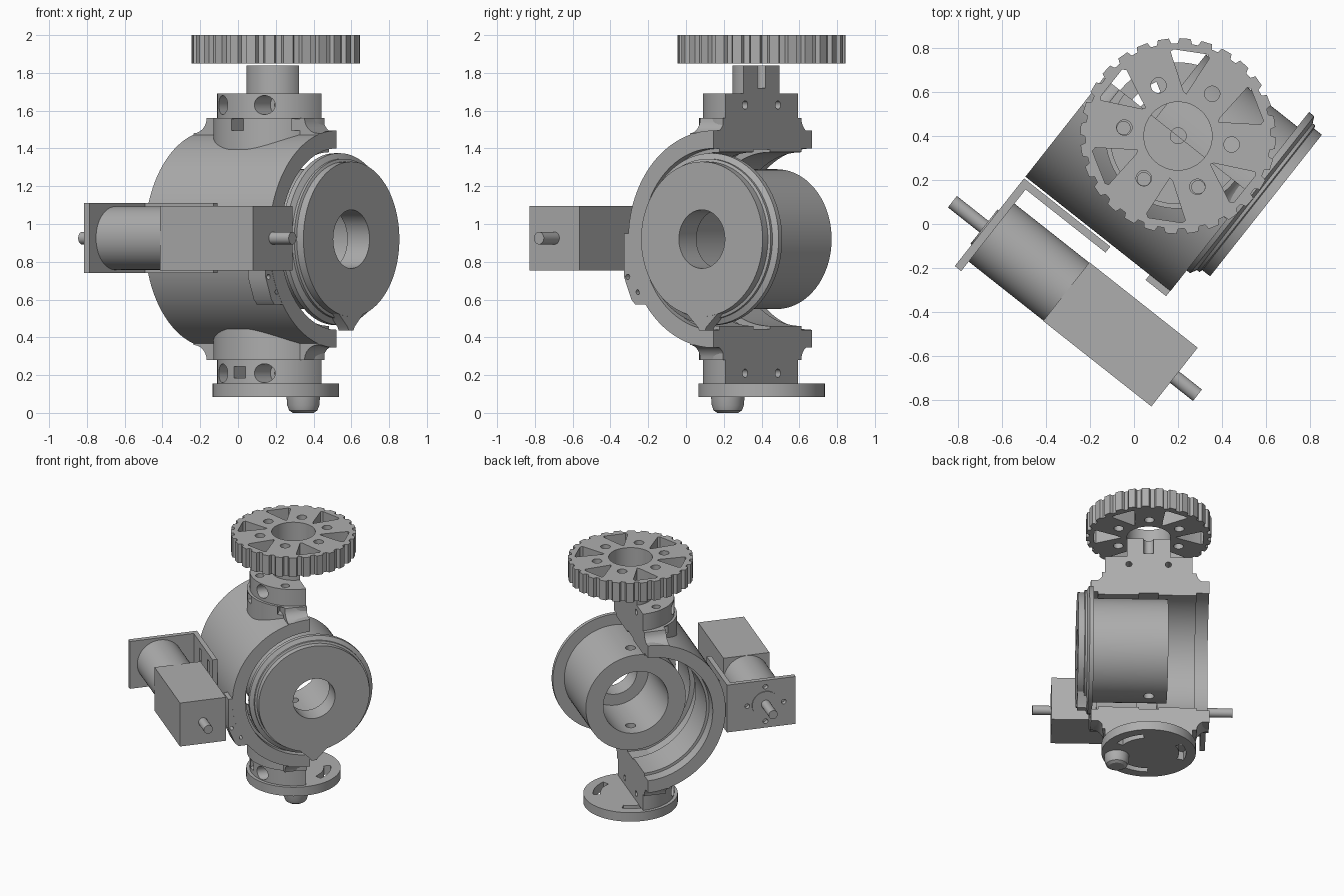
import bpy, bmesh
from math import sin, cos, pi, radians
from mathutils import Matrix

if "Cube" in bpy.data.objects:
    bpy.data.objects.remove(bpy.data.objects["Cube"])

# Local frame: x along the drum axis, y across it, z up
FRAME = Matrix.Translation((0.2, 0.4, 0)) @ Matrix.Rotation(radians(-38.3), 4, 'Z')
MID = 0.92      # drum axis height
MOTOR_Z = 0.925
MOTOR_Y = -0.87

grey = bpy.data.materials.new("plain grey")
grey.use_nodes = True
grey.diffuse_color = (0.42, 0.42, 0.42, 1)
grey.node_tree.nodes["Principled BSDF"].inputs["Base Color"].default_value = grey.diffuse_color
parts = []


def finish(name, bm):
    bmesh.ops.remove_doubles(bm, verts=bm.verts, dist=1e-5)
    bmesh.ops.recalc_face_normals(bm, faces=bm.faces)
    me = bpy.data.meshes.new(name)
    bm.to_mesh(me)
    bm.free()
    me.materials.append(grey)
    ob = bpy.data.objects.new(name, me)
    bpy.context.collection.objects.link(ob)
    ob.matrix_world = FRAME
    parts.append(ob)
    return ob


def lathe(name, profile, axis='Z', center=(0, 0, 0), start=0, end=360, steps=64):
    """Turn a closed (radius, height) profile about an axis."""
    bm = bmesh.new()
    full = end - start == 360
    rings = []
    for i in range(steps if full else steps + 1):
        a = radians(start + (end - start) * i / steps)
        ring = []
        for r, h in profile:
            p = (r * cos(a), r * sin(a), h)
            if axis == 'X':
                p = (p[2], p[0], p[1])
            elif axis == 'Y':
                p = (p[1], p[2], p[0])
            ring.append(bm.verts.new([c + q for c, q in zip(center, p)]))
        rings.append(ring)
    n = len(profile)
    for i in range(steps):
        a, b = rings[i], rings[(i + 1) % len(rings)]
        for j in range(n):
            k = (j + 1) % n
            bm.faces.new((a[j], a[k], b[k], b[j]))
    if not full:
        bm.faces.new(rings[0])
        bm.faces.new(rings[-1])
    return finish(name, bm)


def rod(name, r, h0, h1, axis='Z', center=(0, 0, 0), steps=32):
    return lathe(name, [(0, h0), (r, h0), (r, h1), (0, h1)], axis, center, steps=steps)


def prism(name, pts, h0, h1, axis='Z'):
    """Extrude a polygon along an axis."""
    bm = bmesh.new()
    place = {'Z': lambda a, b, h: (a, b, h), 'X': lambda a, b, h: (h, a, b),
             'Y': lambda a, b, h: (a, h, b)}[axis]
    low, top = [[bm.verts.new(place(a, b, h)) for a, b in pts] for h in (h0, h1)]
    bm.faces.new(low)
    bm.faces.new(top)
    for i in range(len(pts)):
        k = (i + 1) % len(pts)
        bm.faces.new((low[i], low[k], top[k], top[i]))
    return finish(name, bm)


def box(name, x0, x1, y0, y1, z0, z1):
    return prism(name, [(x0, y0), (x1, y0), (x1, y1), (x0, y1)], z0, z1)


def cut(ob, cutters):
    """Subtract the cutters, bake the result and discard them."""
    for c in cutters:
        m = ob.modifiers.new("cut", 'BOOLEAN')
        m.object, m.operation, m.solver = c, 'DIFFERENCE', 'EXACT'
    bpy.context.view_layer.update()
    graph = bpy.context.evaluated_depsgraph_get()
    me = bpy.data.meshes.new_from_object(ob.evaluated_get(graph))
    ob.modifiers.clear()
    ob.data = me
    for c in cutters:
        parts.remove(c)
        bpy.data.objects.remove(c)


def polar(r, deg):
    return r * cos(radians(deg)), r * sin(radians(deg))


# Half shell of the valve housing, with end recesses and a middle groove
lathe("housing_shell", [(0.575, -0.43), (0.575, 0.41), (0.48, 0.41), (0.48, 0.36), (0.46, 0.36),
                        (0.46, 0.07), (0.495, 0.07), (0.495, -0.07), (0.46, -0.07),
                        (0.46, -0.34), (0.48, -0.34), (0.48, -0.43)],
      'X', (0, 0, MID), 90, 270)

# Upper and lower bearing bosses, mirrored about the drum axis
for side, s in (("upper", 1), ("lower", -1)):
    def z(h):
        return MID + s * h
    boss = lathe(side + "_boss", [(0, z(0.475)), (0.33, z(0.475)), (0.33, z(0.64)),
                                  (0.31, z(0.64)), (0.31, z(0.77)), (0, z(0.77))], start=180, end=360)
    cutters = []
    for x in (-0.14, 0.14):
        cutters += [rod("bolt", 0.022, -0.5, 0.1, 'Y', (x, 0, z(0.71))),
                    rod("counterbore", 0.05, -0.5, -0.16, 'Y', (x, 0, z(0.71)))]
    for a in (-60, 0, 60) if s > 0 else (0,):
        h = 0.605 if s > 0 else 0.705
        pocket = box("pocket", -0.04, 0.04, -0.4, -0.2, z(h) - 0.03, z(h) + 0.03)
        pocket.matrix_world = FRAME @ Matrix.Rotation(radians(a), 4, 'Z')
        cutters.append(pocket)
        if s > 0:
            px, py = polar(0.25, a - 90)
            cutters.append(rod("screw", 0.03, z(0.6), z(0.8), 'Z', (px, py, 0), 24))
    cut(boss, cutters)
    # Concave fillets from boss to shell ends
    for end, e in (("front", 0.41), ("back", -0.43)):
        d = 1 if e > 0 else -1
        curve = [(e - d * 0.09 * sin(t * pi / 12), z(0.64 - 0.08 * cos(t * pi / 12))) for t in range(7)]
        prism(f"{side}_{end}_fillet", curve + [(0, z(0.64)), (0, z(0.5)), (e, z(0.5))], -0.16, 0, 'Y')

# Half stem on top, with a centre hole
stem = lathe("top_stem", [(0, 1.68), (0.155, 1.68), (0.155, 1.84), (0, 1.84)], start=180, end=360)
cut(stem, [rod("centre", 0.035, 1.72, 1.9)])

# Toothed wheel with triangular windows and bolt holes
TEETH = 28
outline = []
for i in range(TEETH):
    for f, r in ((0, 0.422), (0.3, 0.422), (0.4, 0.445), (0.9, 0.445)):
        outline.append(polar(r, 360 * (i + f) / TEETH))
wheel = prism("toothed_wheel", outline, 1.85, 2.0)
cutters = [rod("bore", 0.155, 1.8, 2.1, steps=64)]
for i in range(6):
    a = 60 * i + 38.3
    px, py = polar(0.247, a - 9)
    cutters.append(rod("hole", 0.035, 1.8, 2.1, 'Z', (px, py, 0), 24))
    cutters.append(prism("window", [polar(0.195, a + 19), polar(0.205, a + 23), polar(0.385, a + 35),
                                    polar(0.395, a + 33), polar(0.395, a + 10), polar(0.38, a + 8)],
                         1.8, 2.1))
cut(wheel, cutters)

# Base disc with three curved slots, and its knob
disc = rod("base_disc", 0.335, 0.085, 0.155, steps=64)
cut(disc, [lathe("slot", [(0.215, 0), (0.265, 0), (0.265, 0.3), (0.215, 0.3)], start=a, end=a + 50, steps=16)
           for a in (30, 150, 270)])
lathe("base_knob", [(0, 0.1), (0.09, 0.1), (0.085, 0.04), (0.075, 0.013), (0.055, 0), (0, 0)],
      center=(0.225, -0.05, 0), steps=40)

# Rotating drum with stepped flange, bore and cross hole
drum = lathe("rotating_drum", [(0.24, -0.13), (0.37, -0.13), (0.37, 0.40), (0.455, 0.40), (0.455, 0.43),
                               (0.425, 0.445), (0.425, 0.46), (0.41, 0.465), (0.41, 0.51),
                               (0.155, 0.51), (0.155, 0.36), (0.24, 0.36)], 'X', (0, 0, MID), steps=80)
cut(drum, [rod("pin", 0.037, 0.4, 1.4)])
prism("flange_pointer", [(-0.12, 0.54), (-0.03, 0.455), (-0.02, 0.437), (0.02, 0.437),
                         (0.03, 0.455), (0.12, 0.54)], 0.44, 0.508, 'X')

# Motor: gearbox, round body and shafts
box("gearbox", 0.04, 0.667, -1.04, -0.70, 0.755, 1.095)
axis_at = (0, MOTOR_Y, MOTOR_Z)
rod("motor_body", 0.168, -0.395, 0.05, 'X', axis_at, 64)
rod("front_shaft", 0.033, 0.65, 0.80, 'X', axis_at)
rod("back_shaft", 0.033, -0.62, -0.38, 'X', axis_at)
rod("bearing_collar", 0.1, -0.437, -0.39, 'X', axis_at)

# L bracket holding the motor to the housing
plate = box("bracket_plate", -0.43, -0.393, -1.093, -0.585, 0.74, 1.11)
cut(plate, [rod("screw", 0.018, -0.5, -0.3, 'X',
                (0, MOTOR_Y + polar(0.135, a)[0], MOTOR_Z + polar(0.135, a)[1]), 16)
            for a in (0, 90, 180, 270)])
leg = box("bracket_leg", -0.4, 0.07, -0.62, -0.585, 0.74, 1.11)
cut(leg, [box("slot", x, x + 0.04, -0.7, -0.5, z0, z0 + 0.1)
          for x in (-0.25, -0.05) for z0 in (0.79, 0.96)])

# Mounting lug low on the housing side
lug = prism("mounting_lug", [(-0.42, 0.575), (-0.53, 0.575), (-0.555, 0.6), (-0.605, 0.72),
                             (-0.605, 0.95), (-0.5, 0.95)], 0.29, 0.409, 'X')
cut(lug, [rod("screw", 0.014, 0.2, 0.5, 'X', (0, y, z0), 16) for y, z0 in ((-0.51, 0.64), (-0.58, 0.72))])

# Smooth the round surfaces, keep the edges sharp
bpy.ops.object.select_all(action='DESELECT')
for ob in parts:
    ob.select_set(True)
bpy.context.view_layer.objects.active = parts[0]
bpy.ops.object.shade_smooth_by_angle(angle=radians(30))
